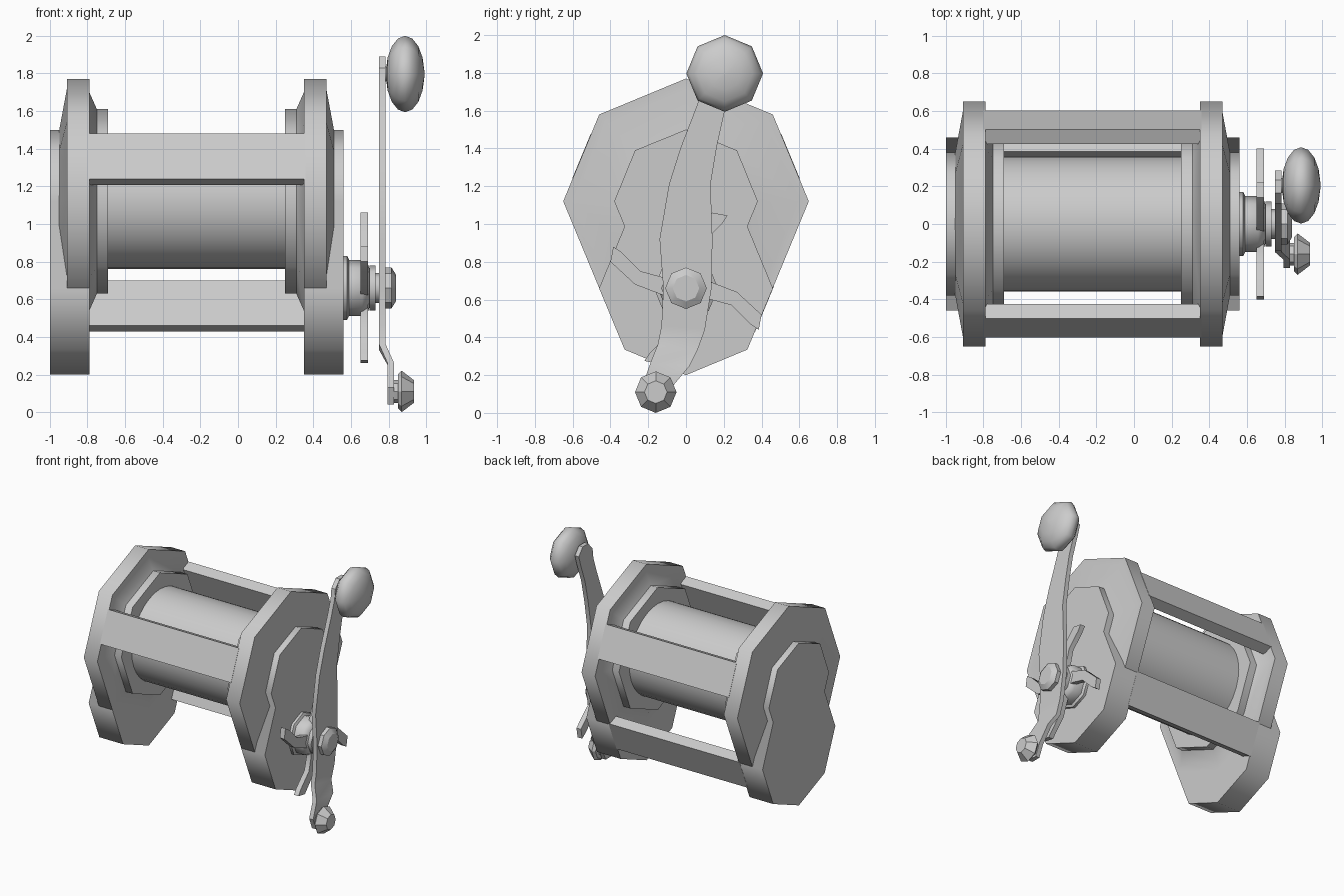
import bpy, bmesh, math

if "Cube" in bpy.data.objects:
    bpy.data.objects.remove(bpy.data.objects["Cube"])

CX = -0.22   # middle of the reel body
SPOOL_Z, DRIVE_Z = 1.12, 0.66


def finish(name, bm, angle=50):
    bmesh.ops.recalc_face_normals(bm, faces=bm.faces)
    me = bpy.data.meshes.new(name)
    bm.to_mesh(me)
    bm.free()
    ob = bpy.data.objects.new(name, me)
    bpy.context.collection.objects.link(ob)
    bpy.ops.object.select_all(action='DESELECT')
    ob.select_set(True)
    bpy.context.view_layer.objects.active = ob
    if angle:
        bpy.ops.object.shade_smooth_by_angle(angle=math.radians(angle))
    return ob


def lathe(name, profile, y, z, n=8, angle=50):
    """Turn (x, radius) points around an axis parallel to x."""
    bm = bmesh.new()
    rings = [[bm.verts.new((x, y + r * math.sin(2 * math.pi * k / n),
                            z + r * math.cos(2 * math.pi * k / n)))
              for k in range(n)] for x, r in profile]
    for a, b in zip(rings, rings[1:]):
        for k in range(n):
            j = (k + 1) % n
            bm.faces.new((a[k], a[j], b[j], b[k]))
    bm.faces.new(rings[0])
    bm.faces.new(rings[-1])
    return finish(name, bm, angle)


def extrude(name, outline, x0, x1, angle=50):
    """Extrude a (y, z) outline along x."""
    bm = bmesh.new()
    a = [bm.verts.new((x0, y, z)) for y, z in outline]
    b = [bm.verts.new((x1, y, z)) for y, z in outline]
    bm.faces.new(a)
    bm.faces.new(b)
    for k in range(len(a)):
        j = (k + 1) % len(a)
        bm.faces.new((a[k], a[j], b[j], b[k]))
    return finish(name, bm, angle)


# Side plates: round rim plus a figure-eight outer housing, mirrored left/right
half = [(0, 1.5), (0.27, 1.39), (0.38, 1.12), (0.325, 0.987),
        (0.46, 0.66), (0.325, 0.335), (0, 0.2)]
housing = half + [(-y, z) for y, z in half[-2:0:-1]]
rim = [(0.73, 0.38), (0.69, 0.595), (0.69, 0.65), (0.57, 0.65),
       (0.57, 0.58), (0.53, 0.49), (0.47, 0.49)]
for side, s in (("left", -1), ("right", 1)):
    lathe(side + "_side_rim", [(CX + s * x, r) for x, r in rim], 0, SPOOL_Z)
    extrude(side + "_housing", housing, CX + s * 0.78, CX + s * 0.57)

# Spool
lathe("spool", [(-0.70, 0.36), (0.27, 0.36)], 0, SPOOL_Z, 32)


# Cross bars lying flush with the slanted facets of the side plates
def bar(name, y, z, ny, nz, length=0.26, thick=0.085):
    ty, tz = -nz * length / 2, ny * length / 2
    iy, iz = -ny * thick, -nz * thick
    extrude(name, [(y + ty, z + tz), (y - ty, z - tz),
                   (y - ty + iy, z - tz + iz), (y + ty + iy, z + tz + iz)],
            -0.80, 0.36, 0)


C, S = math.cos(math.radians(22.5)), math.sin(math.radians(22.5))
bar("front_bar", -0.553, 1.36, -C, S)
bar("back_upper_bar", 0.553, 1.36, C, S)
bar("back_lower_bar", 0.415, 0.548, C, -S)

# Drive hub and nut on the crank axis
lathe("drive_hub", [(0.55, 0.17), (0.58, 0.17), (0.59, 0.15), (0.66, 0.15),
                    (0.69, 0.13), (0.70, 0.10), (0.70, 0.12), (0.73, 0.12),
                    (0.73, 0.08), (0.76, 0.08)], 0, DRIVE_Z)
lathe("crank_nut", [(0.775, 0.11), (0.815, 0.11), (0.84, 0.07)], 0, DRIVE_Z, 8, 30)

# Star drag: four bent arms
arm = [(-0.05, -0.06), (-0.14, -0.03), (-0.27, 0.02), (-0.40, 0.14),
       (-0.385, 0.22), (-0.34, 0.19), (-0.24, 0.09), (-0.13, 0.06), (-0.05, 0.06)]
for k in range(4):
    c, s = math.cos(k * math.pi / 2), math.sin(k * math.pi / 2)
    extrude("drag_arm_%d" % (k + 1),
            [(y * c - z * s, DRIVE_Z + y * s + z * c) for y, z in arm], 0.65, 0.69)

# Crank handle: rows of (x, left y, left z, right y, right z), bent near the bottom
rows = [(0.75, 0.165, 1.89, 0.235, 1.89), (0.75, 0.11, 1.83, 0.285, 1.83),
        (0.75, 0.10, 1.75, 0.26, 1.75), (0.75, 0.055, 1.62, 0.205, 1.60),
        (0.75, -0.03, 1.40, 0.165, 1.42), (0.75, -0.09, 1.21, 0.13, 1.21),
        (0.75, -0.14, 0.92, 0.14, 0.92), (0.75, -0.12, 0.66, 0.135, 0.66),
        (0.75, -0.13, 0.46, 0.10, 0.44), (0.75, -0.15, 0.36, 0.06, 0.33),
        (0.795, -0.19, 0.26, 0.02, 0.25), (0.795, -0.235, 0.13, -0.08, 0.13),
        (0.795, -0.20, 0.04, -0.12, 0.04)]
bm = bmesh.new()
loops = []
for x, ly, lz, ry, rz in rows:
    loops.append([bm.verts.new(p) for p in ((x, ly, lz), (x, ry, rz),
                                            (x + 0.035, ry, rz), (x + 0.035, ly, lz))])
for a, b in zip(loops, loops[1:]):
    for k in range(4):
        j = (k + 1) % 4
        bm.faces.new((a[k], a[j], b[j], b[k]))
bm.faces.new(loops[0])
bm.faces.new(loops[-1])
finish("crank_handle", bm, 30)

# Large flattened knob and small counterweight knob
knob = [(0.888 - 0.103 * math.cos(a), 0.203 * math.sin(a))
        for a in [math.radians(4 + 172 * i / 8) for i in range(9)]]
lathe("large_knob", knob, 0.205, 1.797, 8, 60)
lathe("large_knob_pin", [(0.77, 0.04), (0.83, 0.04)], 0.205, 1.797)
lathe("small_knob", [(0.82, 0.06), (0.85, 0.06), (0.85, 0.09),
                     (0.87, 0.11), (0.935, 0.06)], -0.16, 0.11, 8, 30)
